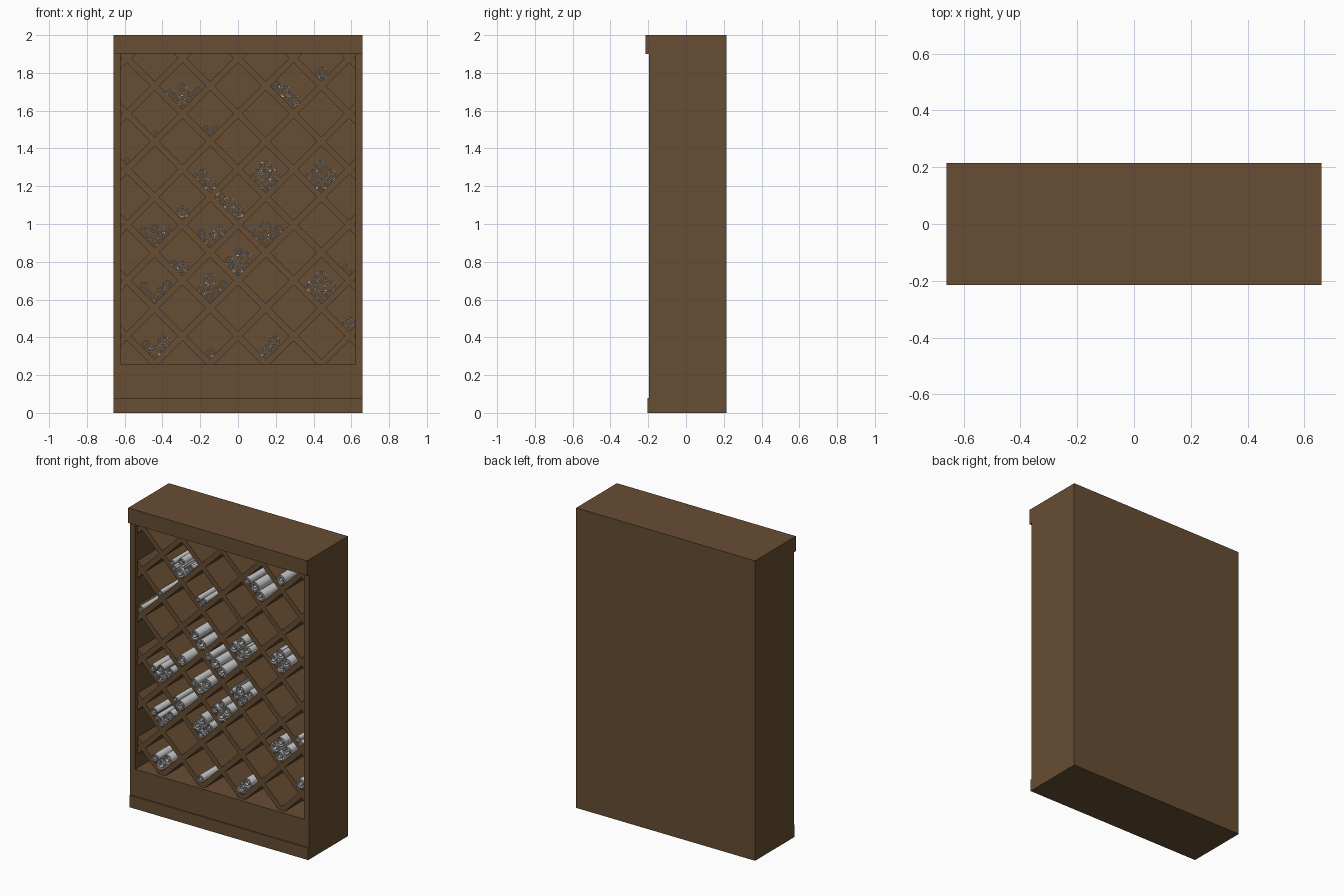
import bpy, bmesh, math, random
from mathutils import Matrix, Vector

if "Cube" in bpy.data.objects:
    bpy.data.objects.remove(bpy.data.objects["Cube"])

random.seed(4)
wood = bpy.data.materials.new("brown_wood")
wood.diffuse_color = (0.135, 0.075, 0.033, 1)
wood.use_nodes = True
wood.node_tree.nodes["Principled BSDF"].inputs["Base Color"].default_value = wood.diffuse_color


def finish(name, bm, mat=None):
    bmesh.ops.recalc_face_normals(bm, faces=bm.faces)
    me = bpy.data.meshes.new(name)
    bm.to_mesh(me)
    bm.free()
    ob = bpy.data.objects.new(name, me)
    bpy.context.collection.objects.link(ob)
    if mat:
        me.materials.append(mat)
    return ob


def box(name, x0, x1, y0, y1, z0, z1):
    bm = bmesh.new()
    m = (Matrix.Translation(((x0 + x1) / 2, (y0 + y1) / 2, (z0 + z1) / 2))
         @ Matrix.Diagonal((x1 - x0, y1 - y0, z1 - z0, 1)))
    bmesh.ops.create_cube(bm, size=1, matrix=m)
    return finish(name, bm, wood)


# Cabinet carcass
W, IN, BACK, FRONT = 0.66, 0.622, 0.215, -0.195
Z0, Z1 = 0.26, 1.90
box("left_side", -W, -IN, FRONT, BACK, 0.08, Z1)
box("right_side", IN, W, FRONT, BACK, 0.08, Z1)
box("back_panel", -IN, IN, 0.19, BACK, Z0, Z1)
box("bottom_panel", -IN, IN, FRONT, BACK, 0.08, Z0)
box("plinth", -W, W, -0.203, BACK, 0, 0.08)
box("top_cornice", -W, W, -0.215, BACK, Z1, 2.0)

# Diagonal lattice boards, trimmed to the opening
PITCH, THICK, LF, LB = 0.294, 0.034, -0.17, 0.19


def lattice(name, side):
    bm = bmesh.new()
    for k in range(-8, 3):
        foot = (PITCH * (k + 0.5)) * side
        m = (Matrix.Translation((foot, (LF + LB) / 2, Z0))
             @ Matrix.Rotation(-side * math.radians(45), 4, 'Y')
             @ Matrix.Diagonal((6, LB - LF, THICK, 1)))
        bmesh.ops.create_cube(bm, size=1, matrix=m)
    for co, no in (((IN, 0, 0), (1, 0, 0)), ((-IN, 0, 0), (-1, 0, 0)),
                   ((0, 0, Z1), (0, 0, 1)), ((0, 0, Z0), (0, 0, -1))):
        bmesh.ops.bisect_plane(bm, geom=bm.verts[:] + bm.edges[:] + bm.faces[:],
                               plane_co=co, plane_no=no, clear_outer=True)
    return finish(name, bm, wood)


lattice("lattice_rising_boards", 1)
lattice("lattice_falling_boards", -1)

# Rolled paper scrolls: a spiral strip extruded along y
RADIUS = {"S": 0.017, "M": 0.024, "L": 0.033}


def scroll(bm, x, z, r):
    turn, n = random.uniform(0, 6.28), 36
    y0, y1 = random.uniform(-0.192, -0.172), random.uniform(0.16, 0.18)
    rings = []
    for i in range(n + 1):
        a = turn + i / 16 * math.tau
        ro = r * (1 - 0.72 * max(0, i - 10) / (n - 10))
        ri = ro - r * 0.16
        c, s = math.cos(a), math.sin(a)
        rings.append([bm.verts.new((x + q * c, y, z + q * s))
                      for q, y in ((ro, y0), (ro, y1), (ri, y1), (ri, y0))])
    for a, b in zip(rings, rings[1:]):
        for j in range(4):
            bm.faces.new((a[j], a[(j + 1) % 4], b[(j + 1) % 4], b[j]))
    bm.faces.new(rings[0])
    bm.faces.new(rings[-1])


def pile(col, row, corner, left="", right="", inner=""):
    # u runs up the right-hand board, v up the left-hand board of the cell
    bm = bmesh.new()
    cx, cz = col * PITCH / 2, Z0 + row * PITCH / 2 + THICK * 0.7071
    h = math.sqrt(0.5)

    def put(u, v, r):
        scroll(bm, cx + (u - v) * h, cz + (u + v) * h, r)

    rc = RADIUS[corner]
    put(rc, rc, rc)
    for arm, swap in ((left, False), (right, True)):
        d, last = rc, rc
        for ch in arm:
            r = RADIUS[ch]
            d += 2 * math.sqrt(r * last)
            last = r
            put(d if swap else r, r if swap else d, r)
    if inner:
        ru, rv = RADIUS[right[0]], RADIUS[left[0]]
        r = RADIUS[inner]
        k = rc + max(ru, rv) + r
        put(k, k, r)
    ob = finish("scrolls_col%d_row%d" % (col + 5, row), bm)
    me = ob.data
    me.polygons.foreach_set("use_smooth", [True] * len(me.polygons))
    me.set_sharp_from_angle(angle=math.radians(40))


PILES = """-2 9 L SS MS M|2 9 L LM|3 10 L|-3 8 S|-1 8 S S S|-4 7 S
-1 6 L L|1 6 L L L L|3 6 L L L L|-2 5 L|0 5 L LM
-3 4 M SM MM M|-1 4 L M L|1 4 M MS MM L
0 3 L M L M|-2 3 L S|4 3 S S
-3 2 M SM MM|-1 2 M L MM L|3 2 L L L L
4 1 L|-3 0 L M L|-1 0 M|1 0 L - L"""
for item in PILES.replace("\n", "|").split("|"):
    c, rw, *sizes = item.replace("-  ", "").split()
    pile(int(c), int(rw), *["" if s == "-" else s for s in sizes])
